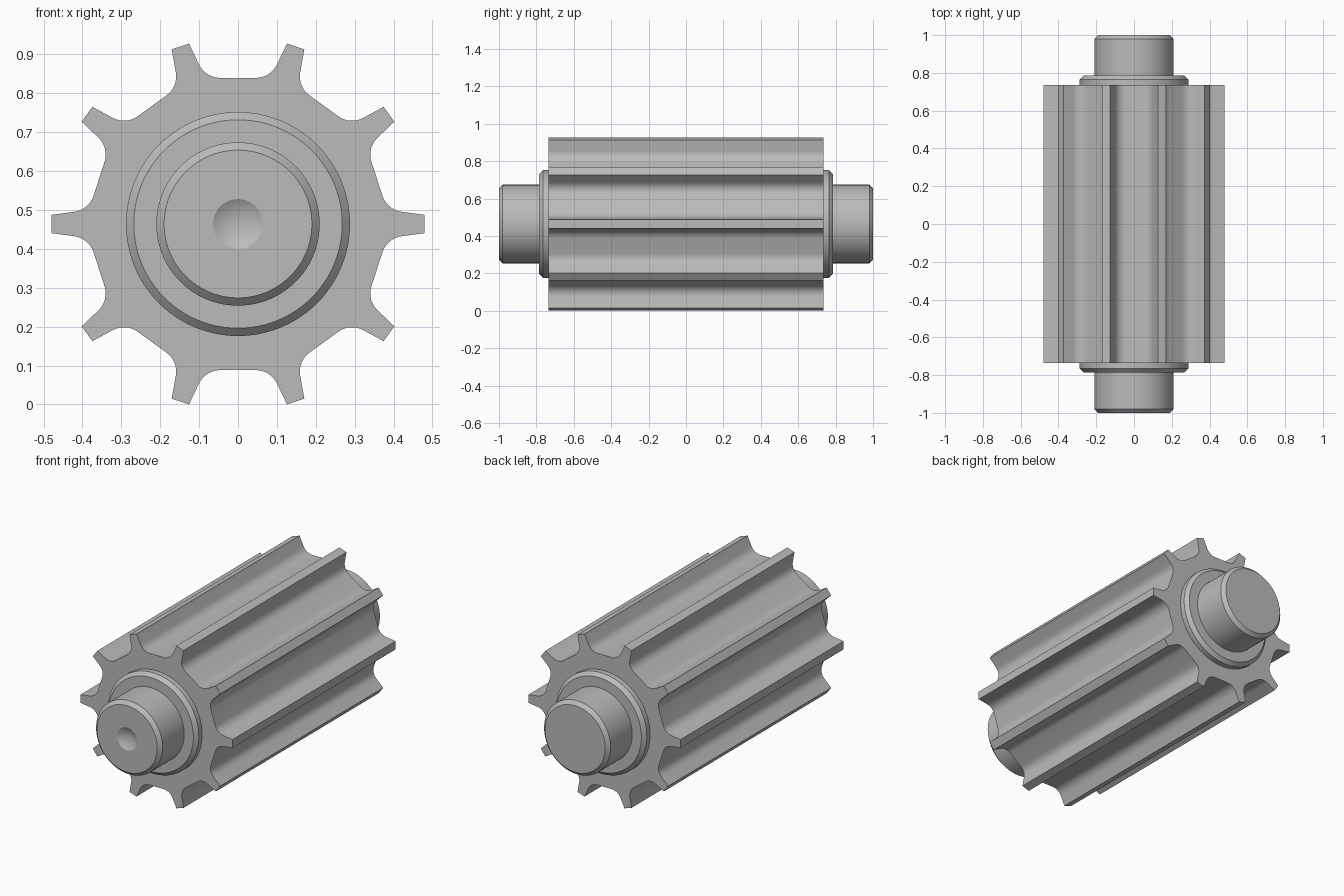
import bpy
import bmesh
from math import sin, cos, pi, radians
from mathutils import Vector

AXIS_Z = 0.464
TEETH = 10
HALF_BODY = 0.735

# Remove the default cube
cube = bpy.data.objects.get("Cube")
if cube:
    bpy.data.objects.remove(cube, do_unlink=True)

# Single grey steel finish
steel = bpy.data.materials.new("grey_steel")
steel.use_nodes = True
STEEL_COLOUR = (0.5, 0.5, 0.5, 1)
steel.diffuse_color = STEEL_COLOUR
steel.node_tree.nodes["Principled BSDF"].inputs["Base Color"].default_value = STEEL_COLOUR


def finish(name, bm):
    """Turn a bmesh into a shaded object lying on the shaft axis."""
    bmesh.ops.recalc_face_normals(bm, faces=bm.faces)
    mesh = bpy.data.meshes.new(name)
    bm.to_mesh(mesh)
    bm.free()
    obj = bpy.data.objects.new(name, mesh)
    bpy.context.collection.objects.link(obj)
    obj.location.z = AXIS_Z
    mesh.materials.append(steel)
    bpy.ops.object.select_all(action='DESELECT')
    obj.select_set(True)
    bpy.context.view_layer.objects.active = obj
    bpy.ops.object.shade_smooth_by_angle(angle=radians(25))
    return obj


def lathe(name, profile, segments=96):
    """Revolve (radius, y) points about the y axis."""
    bm = bmesh.new()
    verts = [bm.verts.new((r, y, 0)) for r, y in profile]
    edges = [bm.edges.new(pair) for pair in zip(verts, verts[1:])]
    bmesh.ops.spin(bm, geom=verts + edges, cent=(0, 0, 0), axis=(0, 1, 0),
                   angle=2 * pi, steps=segments)
    bmesh.ops.remove_doubles(bm, verts=bm.verts, dist=1e-5)
    return finish(name, bm)


def fillet(corner, before, after, length, steps=8):
    """Circular arc rounding a corner, tangent to both neighbouring edges."""
    u, v = (before - corner).normalized(), (after - corner).normalized()
    half = u.angle(v) / 2
    radius = length * math_tan(half)
    centre = corner + (u + v).normalized() * (length / cos(half))
    a, b = corner + u * length - centre, corner + v * length - centre
    sweep = a.angle(b)
    return [centre + (a * sin(sweep * (1 - i / steps)) + b * sin(sweep * i / steps)) / sin(sweep)
            for i in range(steps + 1)]


def math_tan(angle):
    return sin(angle) / cos(angle)


# Toothed body: half a tooth, mirrored, then repeated round the axis
tip = Vector((0.48, 0.0235))
root = Vector((0.383, 0.0365))
valley = 0.376 * Vector((cos(pi / TEETH), sin(pi / TEETH)))
upper = [tip] + fillet(root, tip, valley, 0.038)
tooth = [Vector((p.x, -p.y)) for p in reversed(upper)] + upper

bm = bmesh.new()
outline = []
for i in range(TEETH):
    a = 2 * pi * i / TEETH
    for p in tooth:
        outline.append(bm.verts.new((p.x * cos(a) - p.y * sin(a), -HALF_BODY,
                                     p.x * sin(a) + p.y * cos(a))))
end_face = bm.faces.new(outline)
extruded = bmesh.ops.extrude_face_region(bm, geom=[end_face], use_keep_orig=True)
moved = [g for g in extruded["geom"] if isinstance(g, bmesh.types.BMVert)]
bmesh.ops.translate(bm, verts=moved, vec=(0, 2 * HALF_BODY, 0))
finish("toothed_body", bm)

# Chamfered collars at both ends
for name, side in (("front_collar", -1), ("back_collar", 1)):
    lathe(name, [(0, side * 0.7), (0.288, side * 0.7), (0.288, side * 0.765),
                 (0.268, side * 0.785), (0, side * 0.785)])

# Through shaft with chamfered ends and a shallow centre hole in the front
lathe("shaft", [(0, -0.963), (0.064, -1), (0.19, -1), (0.21, -0.98),
                (0.21, 0.98), (0.19, 1), (0, 1)])
